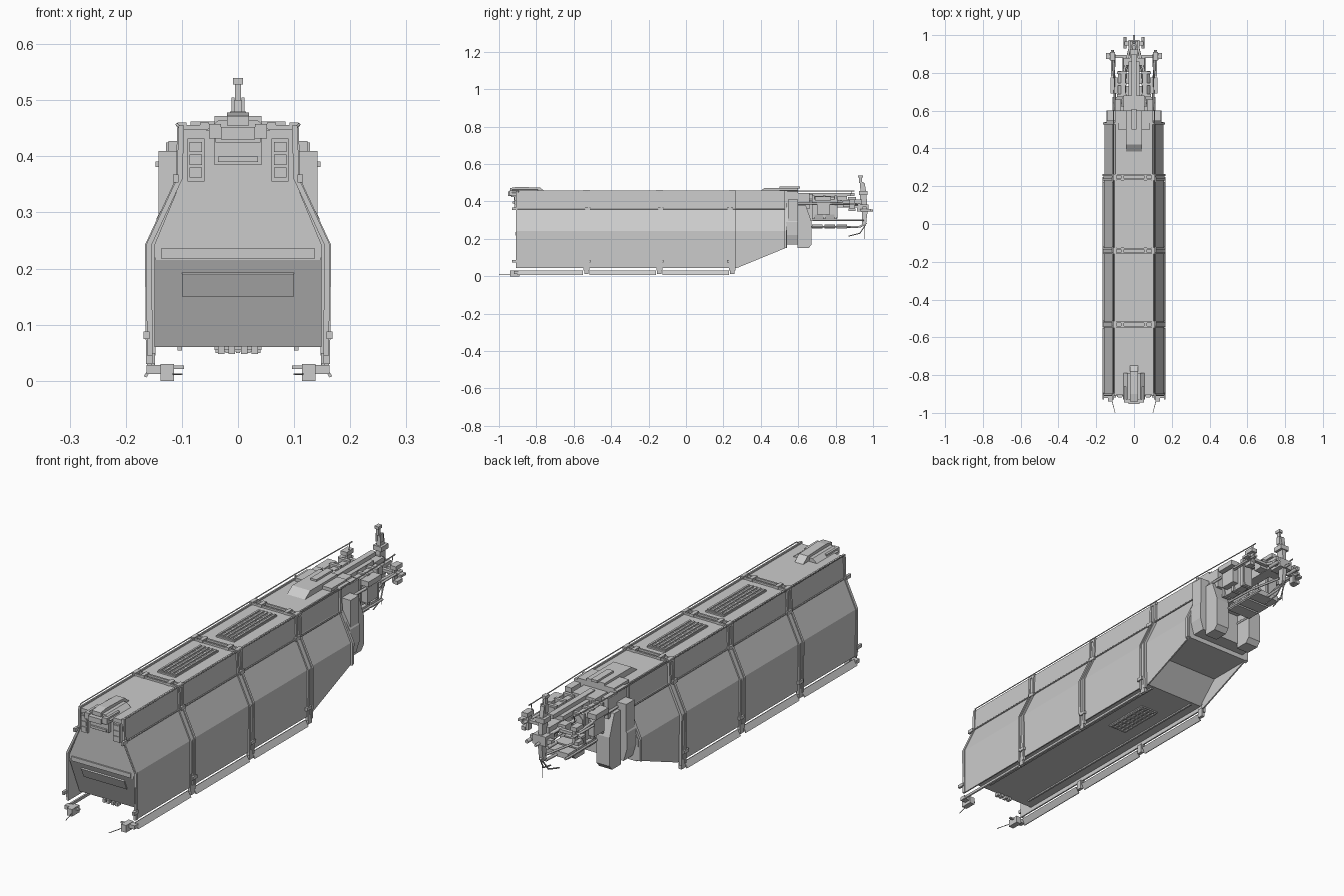
import bpy, bmesh
from mathutils import Vector


def add(name, bm):
    bmesh.ops.recalc_face_normals(bm, faces=bm.faces)
    me = bpy.data.meshes.new(name)
    bm.to_mesh(me)
    bm.free()
    ob = bpy.data.objects.new(name, me)
    bpy.context.collection.objects.link(ob)
    return ob


def mirror(ob):
    ob.modifiers.new("mirror", 'MIRROR')
    return ob


def prism(name, pts, axis, a, b, cut=None):
    """Extrude a 2D outline along an axis from a to b; optionally cut by a plane."""
    bm = bmesh.new()
    place = {'x': lambda p, t: (t, p[0], p[1]), 'y': lambda p, t: (p[0], t, p[1]),
             'z': lambda p, t: (p[0], p[1], t)}[axis]
    f = bm.faces.new([bm.verts.new(place(p, a)) for p in pts])
    r = bmesh.ops.extrude_face_region(bm, geom=[f])
    d = Vector(place((0, 0), b - a))
    bmesh.ops.translate(bm, vec=d, verts=[v for v in r['geom'] if isinstance(v, bmesh.types.BMVert)])
    if cut:
        res = bmesh.ops.bisect_plane(bm, geom=bm.verts[:] + bm.edges[:] + bm.faces[:],
                                     plane_co=cut[0], plane_no=cut[1], clear_outer=True)
        edges = [g for g in res['geom_cut'] if isinstance(g, bmesh.types.BMEdge)]
        bmesh.ops.holes_fill(bm, edges=edges)
    return add(name, bm)


def box(name, x0, x1, y0, y1, z0, z1):
    return prism(name, [(x0, y0), (x1, y0), (x1, y1), (x0, y1)], 'z', z0, z1)


def pair(name, *dims):
    return mirror(box(name, *dims))


def rod(name, pts, r):
    cu = bpy.data.curves.new(name, 'CURVE')
    cu.dimensions = '3D'
    cu.bevel_depth, cu.bevel_resolution, cu.use_fill_caps = r, 1, True
    s = cu.splines.new('POLY')
    s.points.add(len(pts) - 1)
    for p, c in zip(s.points, pts):
        p.co = (*c, 1)
    ob = bpy.data.objects.new(name, cu)
    bpy.context.collection.objects.link(ob)
    return ob


def rods(name, pts, r):
    for s in (-1, 1):
        rod(name, [(s * x, y, z) for x, y, z in pts], r)


# inner hull: upper shell and belly
up = [(.148, .215), (.15, .24), (.1, .36), (.098, .448)]
prism("hull_shell", up + [(-x, z) for x, z in reversed(up)], 'y', -.905, .54)
prism("belly", [(-.905, .215), (-.84, .06), (.25, .06), (.34, .15), (.54, .15), (.54, .22)],
      'x', -.149, .149)
box("front_ledge", -.137, .137, -.911, -.9, .218, .236)
pair("belly_keel_strip", .1, .108, -.8, .24, .054, .061)

# outer side armour in four bays
SIDE = [(.102, .455), (.105, .36), (.16, .242), (.158, .045)]


def strip(off, th, top=0, low=0):
    o = [(x + off, z) for x, z in SIDE]
    o[0] = (o[0][0], o[0][1] + top)
    o[-1] = (o[-1][0], o[-1][1] - low)
    return o + [(x - th, z) for x, z in reversed(o)]


rear_cut = ((0, .25, .035), (0, .115, -.28))
for y0, y1 in ((-.91, -.545), (-.52, -.155), (-.13, .236)):
    mirror(prism("side_armour", strip(0, .006), 'y', y0, y1))
mirror(prism("rear_side_armour", strip(-.005, .006), 'y', .26, .54, rear_cut))

# ribs with roof crossings, lower brackets and skirt rails
for y in (-.532, -.142, .248):
    for d in (-.012, .012):
        mirror(prism("side_rib", strip(.006, .012, .004, .015), 'y', y + d - .005, y + d + .005))
        box("roof_rib", -.105, .105, y + d - .004, y + d + .004, .446, .456)
    mirror(prism("rib_core", strip(.002, .008), 'y', y - .013, y + .013))
    pair("rail_bracket", .148, .162, y - .012, y + .012, .012, .05)
    for x in (.06, .1):
        pair("roof_clamp", x - .008, x + .008, y - .018, y + .018, .446, .46)
for y in (-.903, .532):
    mirror(prism("end_rib", strip(.004, .01), 'y', y - .006, y + .006, rear_cut))
for y0, y1 in ((-.9, -.55), (-.515, -.16), (-.125, .23)):
    mirror(prism("skirt_rail", [(.148, .03), (.153, .032), (.168, .008), (.163, .006)], 'y', y0, y1))

# roof edge handrails
rods("roof_handrail", [(.1, -.9, .448), (.109, -.89, .457), (.109, .54, .457), (.1, .9, .456)], .0025)
rods("side_conduit", [(.11, -.9, .36), (.11, .53, .36)], .003)
for z in (.08, .36):
    for y in (-.91, -.52, -.13, .24):
        x = .158 if z < .2 else .106
        pair("rib_bolt", x, x + .01, y - .02, y + .01, z * .995 - .005, z + .008)


# slatted vents
def grille(name, y0, y1, z):
    box(name + "_base", -.042, .042, y0, y1, z - .004, z + .004)
    for i in range(5):
        x = -.036 + i * .018
        box(name + "_bar", x - .004, x + .004, y0 + .005, y1 - .005, z - .009, z + .009)
    for i in range(8):
        y = y0 + .01 + (y1 - y0 - .02) * i / 7
        box(name + "_cross", -.039, .039, y - .004, y + .004, z - .007, z + .007)


grille("roof_vent", -.475, -.19, .45)
grille("roof_vent", -.085, .2, .45)
grille("belly_vent", -.11, .1, .059)

# front face details
pair("front_hatch", .06, .09, -.915, -.9, .355, .432)
for z in (.362, .385, .408):
    pair("hatch_plate", .064, .086, -.918, -.91, z, z + .018)
box("front_window_frame", -.042, .042, -.92, -.9, .385, .442)
box("window_sill", -.036, .036, -.928, -.91, .39, .4)
box("window_brow", -.04, .04, -.935, -.9, .425, .442)
prism("ramp_panel", [(-.9, .19), (-.882, .15), (-.876, .153), (-.894, .195)], 'x', -.1, .1)
for x in (.011, .03):
    pair("ramp_latch", x - .006, x + .006, -.85, -.83, .048, .062)

# front roof turret
prism("turret_base", [(-.058, .446), (.058, .446), (.035, .464), (-.035, .464)], 'y', -.93, -.79)
prism("turret_top", [(-.94, .455), (-.94, .472), (-.9, .478), (-.78, .474), (-.75, .45)], 'x', -.02, .02)
pair("turret_cheek", .03, .052, -.945, -.86, .432, .458)
box("turret_nose", -.03, .03, -.953, -.92, .43, .452)

# front skirt feet with probes
pair("front_foot", .114, .138, -.94, -.89, 0, .03)
pair("foot_arm", .138, .163, -.92, -.895, .012, .028)
pair("foot_pin", .096, .114, -.918, -.908, .021, .027)
rods("probe", [(.1, -1, .012), (.118, -.93, .012)], .0015)

# rear roof housing
prism("rear_roof_housing", [(.385, .448), (.42, .472), (.6, .472), (.6, .448)], 'x', -.042, .042)
pair("roof_housing_step", .042, .085, .5, .6, .445, .462)
box("roof_slot", -.014, .014, .5, .61, .47, .48)

# stern bulkhead
prism("stern_bulkhead", [(-.13, .17), (.13, .17), (.145, .22), (.145, .29), (.1, .37), (.1, .455),
                         (-.1, .455), (-.1, .37), (-.145, .29), (-.145, .22)], 'y', .535, .6)
mirror(prism("stern_pod", [(.595, .15), (.655, .15), (.672, .17), (.672, .29), (.64, .38), (.595, .38)],
             'x', .055, .115))
pair("stern_locker", .1, .142, .545, .6, .25, .41)
pair("stern_post", .07, .1, .6, .66, .36, .445)
box("stern_duct", -.055, .055, .595, .68, .3, .44)

# tail boom, engine blocks and spars
box("boom_spine", -.022, .022, .6, .94, .368, .41)
box("boom_cap", -.03, .03, .68, .86, .41, .428)
box("boom_rib_top", -.012, .012, .62, .9, .428, .445)
mirror(prism("engine_block", [(.045, .31), (.08, .31), (.085, .33), (.085, .41), (.07, .425), (.045, .425)],
             'y', .675, .81))
pair("engine_side_box", .085, .124, .69, .775, .405, .427)
pair("engine_side_tank", .085, .112, .7, .77, .33, .395)
for y in (.68, .74, .8):
    pair("engine_clamp", .04, .09, y - .007, y + .007, .305, .432)
rods("side_spar", [(.1, .6, .39), (.105, .78, .39), (.112, .92, .385)], .006)
rods("upper_spar", [(.06, .62, .41), (.05, .82, .4), (.02, .94, .38)], .007)
rods("lower_spar", [(.05, .66, .3), (.045, .8, .3), (.015, .95, .3)], .005)
for y in (.675, .74, .805):
    box("lower_tray", -.055, .055, y, y + .056, .255, .278)
rods("tray_rail", [(.055, .6, .266), (.055, .88, .264)], .005)
rod("tail_skid", [(0, .86, .262), (0, .93, .265), (0, .965, .285)], .006)
rods("skid_whisker", [(.02, .87, .215), (.012, .93, .23), (.004, .96, .275)], .003)
rod("drop_wire", [(0, .955, .28), (0, .955, .2)], .0015)

# outrigger clusters at the tail
box("cross_beam", -.13, .13, .88, .895, .38, .392)
pair("outrigger_tip", .13, .147, .874, .905, .381, .391)
pair("outrigger_box", .1, .128, .865, .91, .408, .425)
pair("outrigger_lower_box", .114, .132, .87, .905, .348, .363)
pair("outrigger_post", .103, .114, .875, .9, .35, .425)
rods("outrigger_tube", [(.118, .78, .386), (.118, .92, .386)], .005)
pair("tail_joint", .02, .055, .84, .88, .37, .405)
rods("tail_antenna", [(.1, .88, .43), (.1, .885, .458), (.1, .9, .458)], .002)

# tail mast
prism("mast", [(.94, .275), (.962, .275), (.97, .34), (.965, .44), (.955, .5), (.935, .5), (.93, .42), (.94, .34)],
      'x', -.009, .009)
box("mast_collar", -.02, .02, .925, .97, .435, .455)
box("mast_hub", -.03, .03, .915, .975, .345, .385)
pair("mast_ear", .006, .012, .93, .95, .47, .505)
box("mast_neck", -.005, .005, .925, .94, .5, .535)
box("mast_head", -.009, .009, .92, .945, .528, .54)
pair("tail_arm", .025, .05, .945, .965, .352, .372)
rods("tail_nozzle", [(.048, .93, .352), (.048, .99, .352)], .008)
rod("tail_tip", [(0, .96, .352), (0, 1, .352)], .006)
